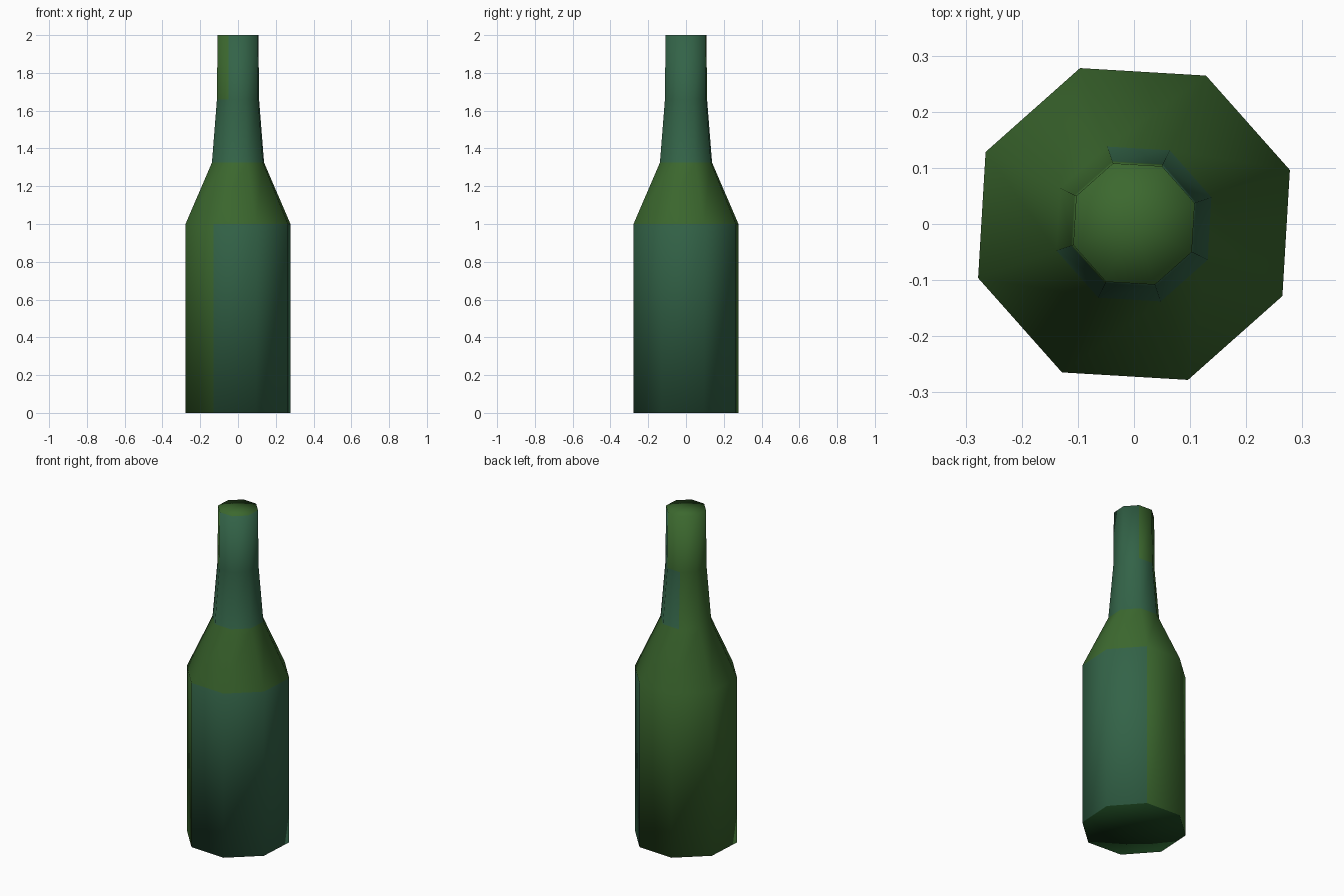
import bpy
import bmesh
from math import cos, sin, radians

cube = bpy.data.objects.get("Cube")
if cube:
    bpy.data.objects.remove(cube, do_unlink=True)

SIDES = 8
PHASE = 19.1  # heading of the first corner, in degrees


def material(name, rgb):
    mat = bpy.data.materials.new(name)
    mat.use_nodes = True
    color = (*rgb, 1)
    mat.diffuse_color = color
    mat.node_tree.nodes["Principled BSDF"].inputs["Base Color"].default_value = color
    return mat


mats = [
    material("olive green glass", (0.045, 0.14, 0.028)),
    material("blue green glass", (0.033, 0.125, 0.064)),
    material("dark green base", (0.01, 0.05, 0.012)),
]
OLIVE, BLUE, DARK = range(3)

# Profile of the bottle: corner radius and height
profile = [(0.294, 0), (0.294, 1.0), (0.146, 1.325), (0.118, 1.66), (0.1145, 2.0)]
# How many sides are blue in each band, and the side where the blue run starts
bands = [(4, 5), (0, 0), (6, 4), (4, 5)]

bm = bmesh.new()
rings = []
for radius, z in profile:
    angles = [radians(PHASE + 360 * i / SIDES) for i in range(SIDES)]
    rings.append([bm.verts.new((radius * cos(a), radius * sin(a), z)) for a in angles])

# Walls: body, shoulder, lower neck, upper neck
for lower, upper, (count, start) in zip(rings, rings[1:], bands):
    for i in range(SIDES):
        j = (i + 1) % SIDES
        face = bm.faces.new((lower[i], lower[j], upper[j], upper[i]))
        face.material_index = BLUE if (i - start) % SIDES < count else OLIVE

# Top and base closed with fans
for ring, z, index in ((rings[0], 0, DARK), (rings[-1], 2, OLIVE)):
    centre = bm.verts.new((0, 0, z))
    for i in range(SIDES):
        face = bm.faces.new((ring[i], ring[(i + 1) % SIDES], centre))
        face.material_index = index

bmesh.ops.recalc_face_normals(bm, faces=bm.faces)
for face in bm.faces:
    face.smooth = True

mesh = bpy.data.meshes.new("bottle")
bm.to_mesh(mesh)
bm.free()
for mat in mats:
    mesh.materials.append(mat)
bottle = bpy.data.objects.new("bottle", mesh)
bpy.context.collection.objects.link(bottle)
